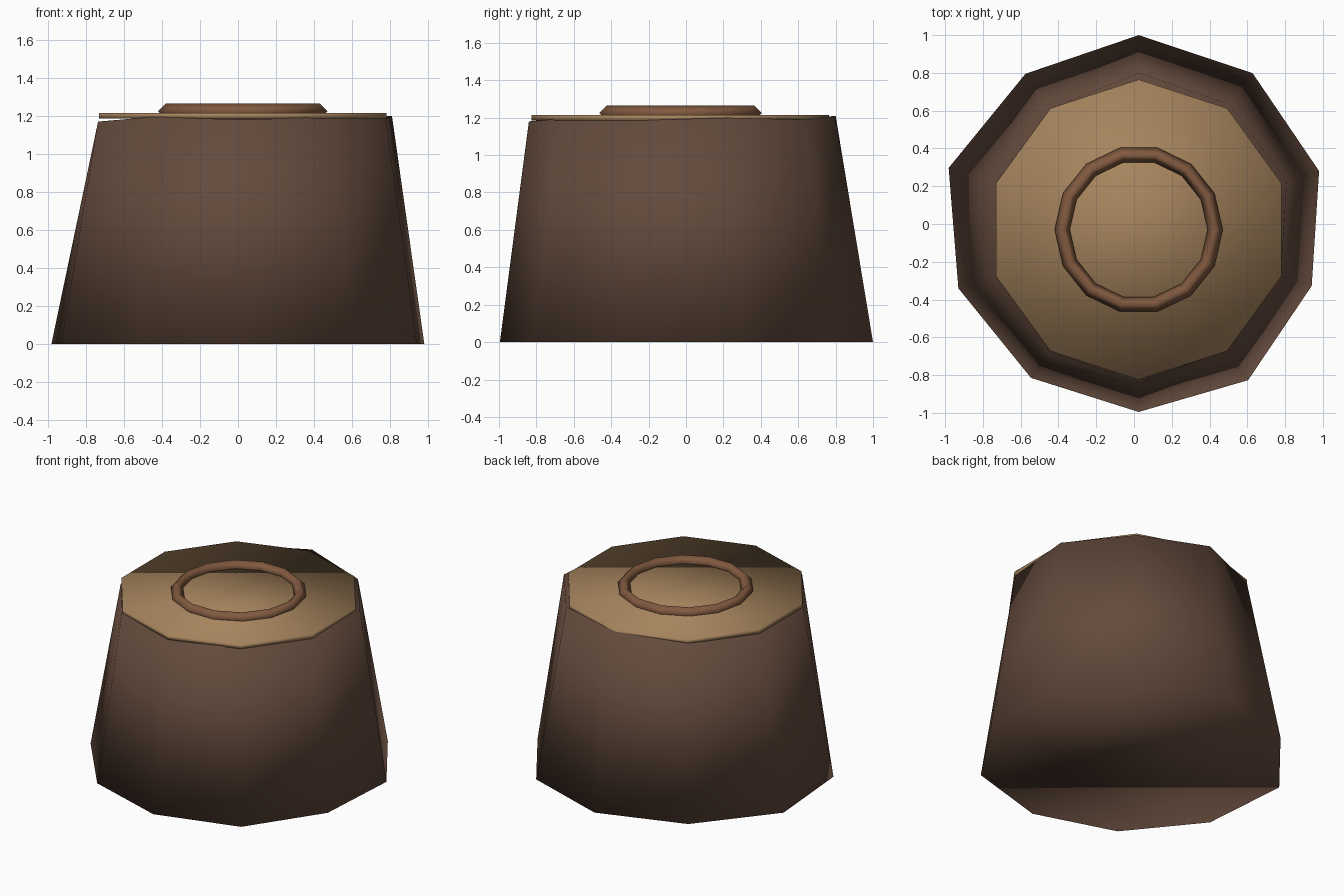
import bpy, bmesh
from math import radians, cos, sin

if "Cube" in bpy.data.objects:
    bpy.data.objects.remove(bpy.data.objects["Cube"])

CX, CY = 0.025, -0.03  # trunk axis


def finish(obj, name, color):
    obj.name = name
    mat = bpy.data.materials.new(name + "_material")
    mat.diffuse_color = (*color, 1)
    mat.use_nodes = True
    mat.node_tree.nodes["Principled BSDF"].inputs["Base Color"].default_value = mat.diffuse_color
    obj.data.materials.append(mat)
    for p in obj.data.polygons:
        p.use_smooth = True


# Bark: uneven ten-sided tapered trunk, (bottom radius, top radius, top height)
# every 36 degrees starting at 18 degrees
rim = [(1.004, 0.825, 1.20), (1.025, 0.82, 1.19), (1.03, 0.83, 1.21),
       (1.02, 0.795, 1.19), (1.058, 0.80, 1.17), (1.004, 0.80, 1.17),
       (0.97, 0.80, 1.195), (0.965, 0.81, 1.18), (0.985, 0.79, 1.195),
       (0.963, 0.79, 1.185)]
bm = bmesh.new()
bottom, top = [], []
for i, (rb, rt, h) in enumerate(rim):
    a = radians(18 + 36 * i)
    bottom.append(bm.verts.new((CX + rb * cos(a), CY + rb * sin(a), 0)))
    top.append(bm.verts.new((CX + rt * cos(a), CY + rt * sin(a), h)))
for i in range(10):
    j = (i + 1) % 10
    bm.faces.new((bottom[i], bottom[j], top[j], top[i]))
bm.faces.new(bottom[::-1])
bm.faces.new(top)
mesh = bpy.data.meshes.new("bark")
bm.to_mesh(mesh)
bm.free()
bark = bpy.data.objects.new("bark", mesh)
bpy.context.collection.objects.link(bark)
finish(bark, "bark", (0.125, 0.068, 0.045))

# Cut wood face: thin ten-sided disc
bpy.ops.mesh.primitive_cylinder_add(vertices=10, radius=0.795, depth=0.03,
                                    location=(CX, CY, 1.2))
finish(bpy.context.object, "cut_face", (0.38, 0.23, 0.11))

# Growth ring: low-poly raised ring
bpy.ops.mesh.primitive_torus_add(major_segments=14, minor_segments=4,
                                 major_radius=0.405, minor_radius=0.04,
                                 location=(CX, CY, 1.225))
finish(bpy.context.object, "growth_ring", (0.22, 0.10, 0.05))
